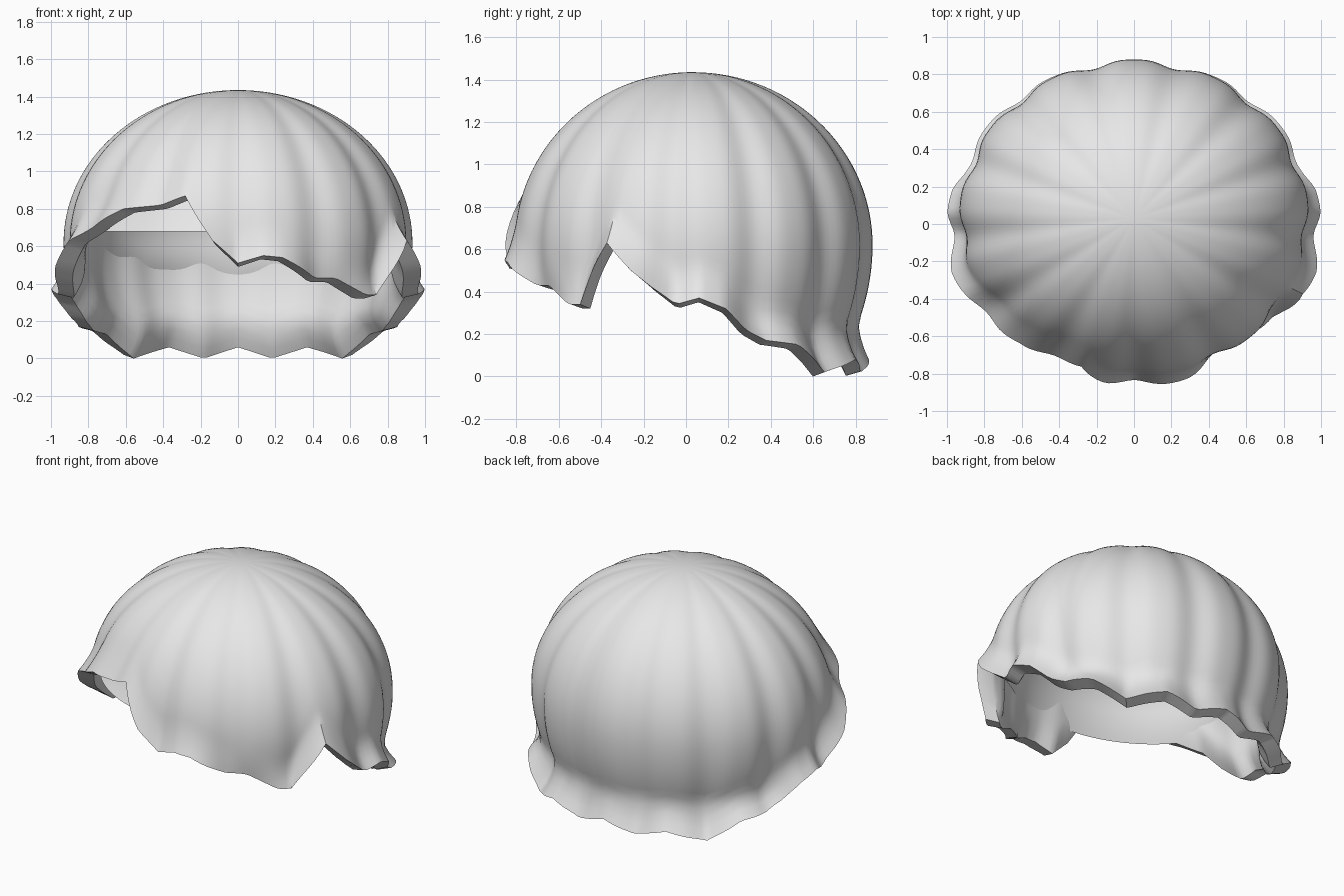
import bpy, bmesh
from math import sin, cos, pi, radians, sqrt, exp

cube = bpy.data.objects.get("Cube")
if cube:
    bpy.data.objects.remove(cube)

mat = bpy.data.materials.new("pale_grey")
mat.use_nodes = True
mat.diffuse_color = (0.8, 0.8, 0.8, 1)
mat.node_tree.nodes["Principled BSDF"].inputs["Base Color"].default_value = (0.8, 0.8, 0.8, 1)

EQUATOR, TOP, CENTRE_Y = 0.62, 1.435, 0.03
RIBS, SEGMENTS, ROWS = 13, 180, 40

# Hem height by angle from the back, side half is shared by both sides
side = [(0, .08), (13, .02), (26, .08), (42, .02), (55, .15), (66, .17),
        (73, .22), (80, .32), (88, .37), (95, .34), (102, .42), (108, .5), (116, .63)]
fringe = [(128, .34), (133, .34), (145, .43), (153, .43), (166, .54), (172, .55),
          (180, .51), (188, .63), (198, .87), (207, .82), (220, .8)]
hem = side + fringe + [(360 - a, z) for a, z in reversed(side)]


def hem_height(angle):
    for (a0, z0), (a1, z1) in zip(hem, hem[1:]):
        if a0 <= angle <= a1:
            return z0 + (z1 - z0) * (angle - a0) / (a1 - a0)


def lining_height(angle):
    from_back = min(angle, 360 - angle)
    return 0.42 + 0.18 * (max(0, from_back - 34) / 36) ** 1.5 if from_back < 80 else 0.68


def flare_width(angle, h):
    width = 0.05 + 0.05 * abs(sin(radians(angle)))
    width *= 1 - exp(-((angle - 145) / 14) ** 2)
    return width * min(1, max(0, 1 - (h - 0.5) / 0.6))


def dome_radius(z):
    if z > EQUATOR:
        return sqrt(max(0, 1 - ((z - EQUATOR) / (TOP - EQUATOR)) ** 2))
    return 1 - 0.08 * min(1, (EQUATOR - z) / 0.37) ** 2


def add_dome(bm, height, scale, lower, rib_depth):
    """Adds one dome surface and returns its lowest ring."""
    rings = []
    for row in range(1, ROWS + 1):
        ring = []
        for i in range(SEGMENTS):
            angle = 360 * i / SEGMENTS
            phi, h = radians(angle), height(angle)
            rise = cos(row / ROWS * pi / 2)
            z = h + (TOP - h) * rise
            groove = (0.5 - 0.5 * cos(RIBS * phi)) ** 2
            flare = flare_width(angle, h) * max(0, 1 - (z - h) / 0.2) ** 2
            r = dome_radius(z) * (1 - rib_depth * groove)
            ring.append(bm.verts.new((sin(phi) * (r * 0.935 + flare) * scale,
                                      cos(phi) * (r * 0.85 + flare) * scale + CENTRE_Y,
                                      z - 0.02 * lower - (1 - scale) * rise)))
        rings.append(ring)
    for upper, under in zip(rings, rings[1:]):
        bridge(bm, upper, under)
    tip = bm.verts.new((0, CENTRE_Y, TOP - (1 - scale)))
    for i in range(SEGMENTS):
        bm.faces.new((tip, rings[0][i], rings[0][(i + 1) % SEGMENTS]))
    return rings[-1]


def bridge(bm, upper, under):
    for i in range(SEGMENTS):
        j = (i + 1) % SEGMENTS
        bm.faces.new((upper[i], under[i], under[j], upper[j]))


def finish(name, bm):
    bmesh.ops.recalc_face_normals(bm, faces=bm.faces)
    mesh = bpy.data.meshes.new(name)
    bm.to_mesh(mesh)
    bm.free()
    obj = bpy.data.objects.new(name, mesh)
    bpy.context.collection.objects.link(obj)
    mesh.materials.append(mat)
    bpy.ops.object.select_all(action='DESELECT')
    obj.select_set(True)
    bpy.context.view_layer.objects.active = obj
    bpy.ops.object.shade_smooth_by_angle(angle=radians(40))


# Ribbed shell: outer and inner surface joined by a rim along the uneven hem
bm = bmesh.new()
outer = add_dome(bm, hem_height, 1, 0, 0.035)
inner = add_dome(bm, hem_height, 0.9, 1, 0.02)
bridge(bm, outer, inner)
finish("ribbed_shell", bm)

# Thin open lining that curves up from the back towards the sides
bm = bmesh.new()
add_dome(bm, lining_height, 0.87, 0, 0)
finish("inner_lining", bm)
